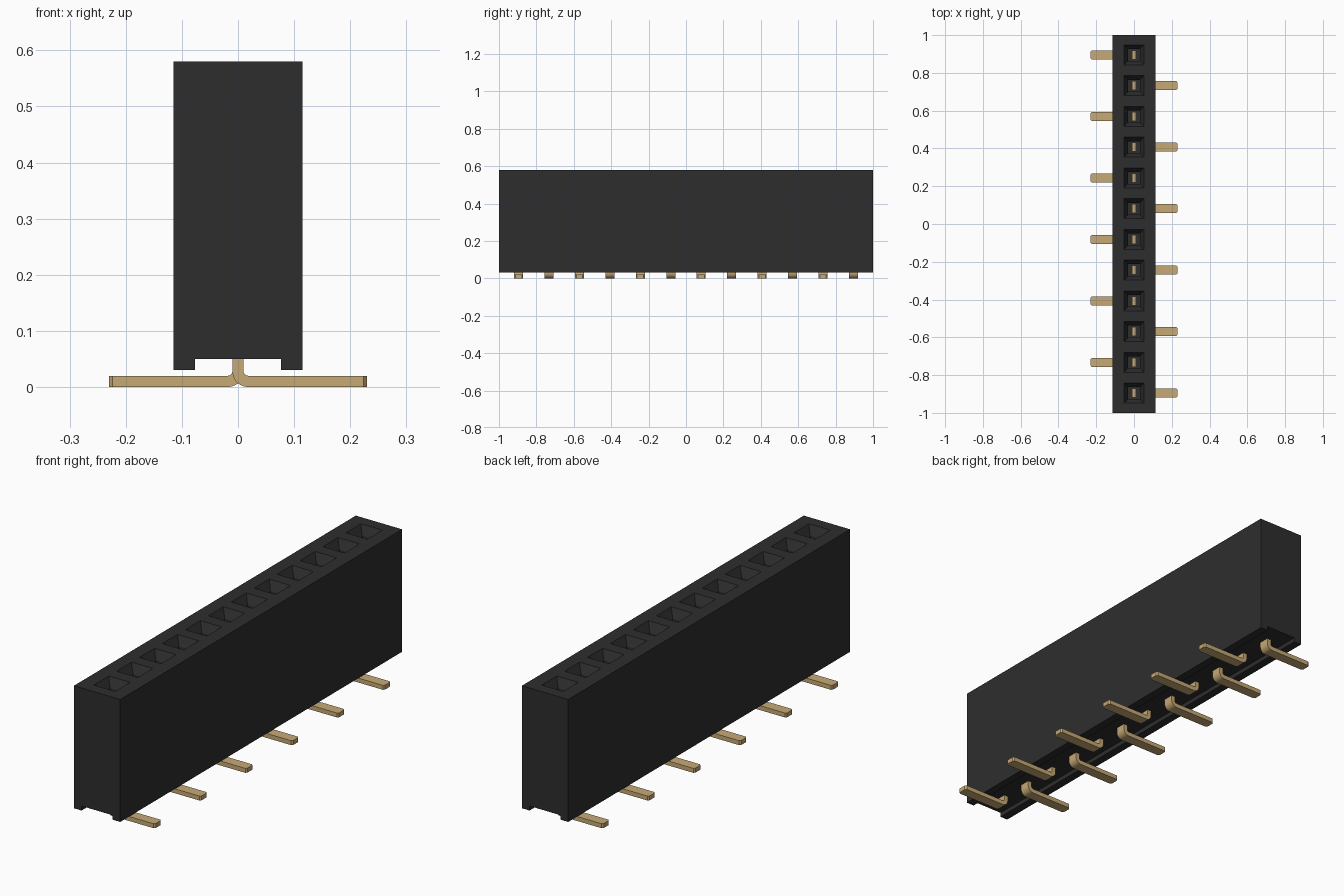
import bpy, bmesh, math

if "Cube" in bpy.data.objects:
    bpy.data.objects.remove(bpy.data.objects["Cube"], do_unlink=True)

COUNT, PITCH = 12, 0.1627
TOP, BASE, HALF_X = 0.58, 0.03, 0.115


def material(name, rgb, roughness):
    mat = bpy.data.materials.new(name)
    mat.diffuse_color = (*rgb, 1)
    mat.use_nodes = True
    bsdf = mat.node_tree.nodes["Principled BSDF"]
    bsdf.inputs["Base Color"].default_value = (*rgb, 1)
    bsdf.inputs["Roughness"].default_value = roughness
    return mat


def finish(bm, name, mat):
    bmesh.ops.remove_doubles(bm, verts=bm.verts, dist=1e-5)
    bmesh.ops.recalc_face_normals(bm, faces=bm.faces)
    mesh = bpy.data.meshes.new(name)
    bm.to_mesh(mesh)
    bm.free()
    mesh.materials.append(mat)
    obj = bpy.data.objects.new(name, mesh)
    bpy.context.collection.objects.link(obj)
    return obj


def bridge(bm, a, b, closed=True):
    n = len(a)
    for i in range(n if closed else n - 1):
        j = (i + 1) % n
        bm.faces.new((a[i], a[j], b[j], b[i]))


black = material("black plastic", (0.027, 0.027, 0.027), 0.6)
gold = material("gold contact", (0.57, 0.40, 0.18), 0.4)

# Housing: open-topped profile with a channel underneath, swept along y
bm = bmesh.new()
profile = [(-HALF_X, TOP), (-HALF_X, BASE), (-0.077, BASE), (-0.077, 0.05),
           (0.077, 0.05), (0.077, BASE), (HALF_X, BASE), (HALF_X, TOP)]
edge = COUNT * PITCH / 2
stations = [-1] + [-edge + i * PITCH for i in range(COUNT + 1)] + [1]
sections = [[bm.verts.new((x, y, z)) for x, z in profile] for y in stations]
for a, b in zip(sections, sections[1:]):
    bridge(bm, a, b, closed=False)
bm.faces.new(sections[0])
bm.faces.new(sections[-1])

# Top: plain strips at the ends, a tapered socket in every cell between them
for k, (a, b) in enumerate(zip(sections, sections[1:])):
    ring = [a[0], a[-1], b[-1], b[0]]
    if k in (0, COUNT + 1):
        bm.faces.new(ring)
        continue
    yc = (stations[k] + stations[k + 1]) / 2
    for half, z in ((0.053, TOP), (0.031, TOP - 0.04), (0.031, 0.16)):
        inner = [bm.verts.new((sx * half, yc + sy * half, z))
                 for sx, sy in ((-1, -1), (1, -1), (1, 1), (-1, 1))]
        bridge(bm, ring, inner)
        ring = inner
    bm.faces.new(ring)
finish(bm, "housing", black)

# Contact pin: flat strip bent from vertical to a horizontal foot along +x
bm = bmesh.new()
T, R, W = 0.02, 0.008, 0.024
path = [((-T / 2, 0.25), (T / 2, 0.25), W)]
cx, cz = T / 2 + R, T + R
for i in range(7):
    ang = math.pi + i * math.pi / 12
    c, s = math.cos(ang), math.sin(ang)
    path.append(((cx + (R + T) * c, cz + (R + T) * s),
                 (cx + R * c, cz + R * s), W))
path += [((0.224, 0), (0.224, T), W), ((0.23, 0), (0.23, T), 0.017)]
rings = []
for (ox, oz), (ix, iz), w in path:
    rings.append([bm.verts.new(p) for p in
                  ((ox, -w, oz), (ox, w, oz), (ix, w, iz), (ix, -w, iz))])
for a, b in zip(rings, rings[1:]):
    bridge(bm, a, b)
bm.faces.new(rings[0])
bm.faces.new(rings[-1])
pin = finish(bm, "contact_pin_1", gold)
bpy.ops.object.select_all(action="DESELECT")
pin.select_set(True)
bpy.context.view_layer.objects.active = pin
bpy.ops.object.shade_smooth_by_angle(angle=math.radians(30))

# Row of pins, feet alternating from side to side
for i in range(COUNT):
    obj = pin
    if i:
        obj = pin.copy()
        obj.name = f"contact_pin_{i + 1}"
        bpy.context.collection.objects.link(obj)
    obj.location.y = -edge + (i + 0.5) * PITCH
    obj.rotation_euler.z = math.pi * (i % 2)
